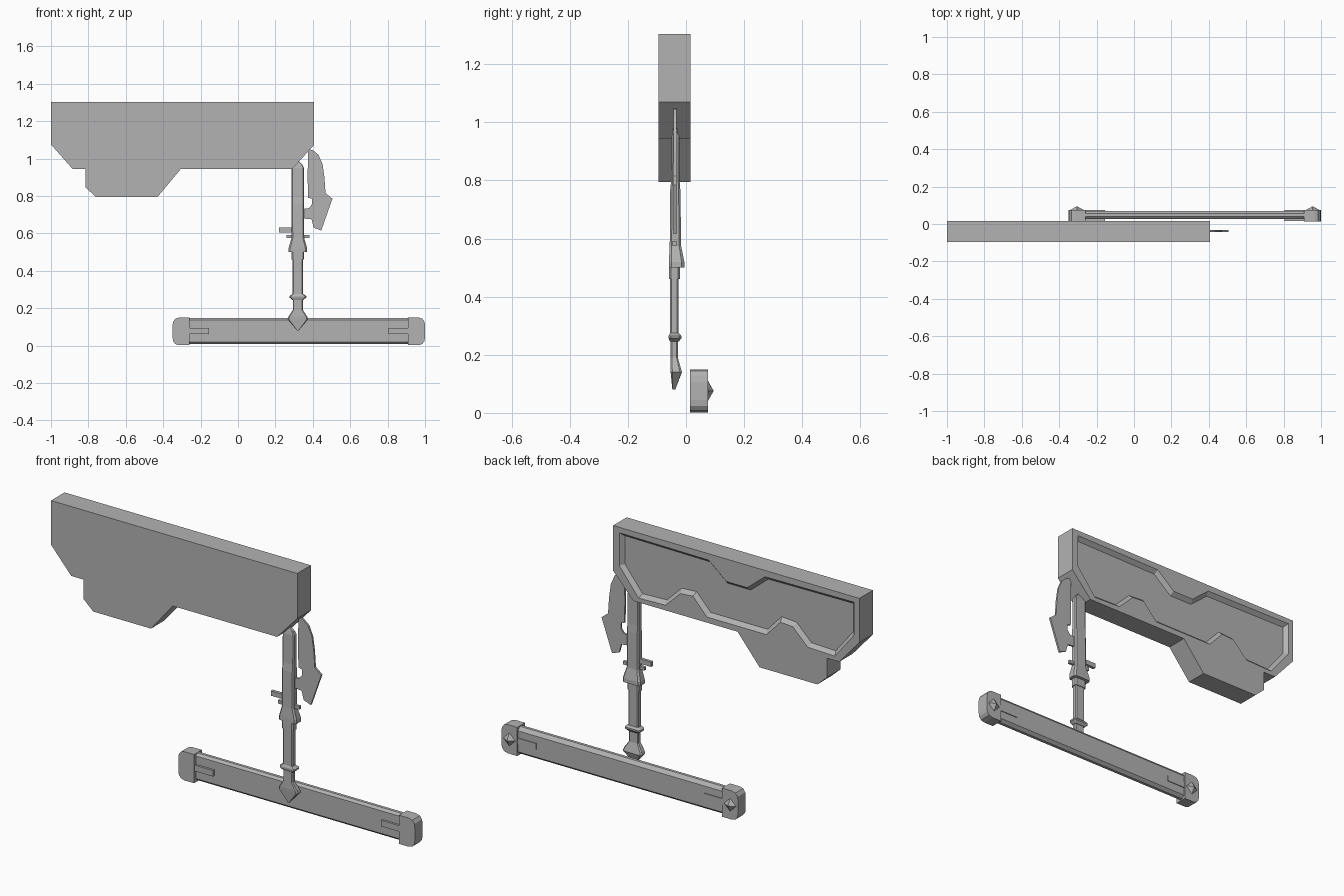
import bpy, bmesh
from mathutils import Vector

cube = bpy.data.objects.get("Cube")
if cube:
    bpy.data.objects.remove(cube, do_unlink=True)

grey = bpy.data.materials.new("plain_grey")
grey.use_nodes = True
COLOUR = (0.45, 0.45, 0.45, 1)
grey.diffuse_color = COLOUR
grey.node_tree.nodes["Principled BSDF"].inputs["Base Color"].default_value = COLOUR


def finish(bm, name):
    bmesh.ops.recalc_face_normals(bm, faces=bm.faces[:])
    mesh = bpy.data.meshes.new(name)
    bm.to_mesh(mesh)
    bm.free()
    mesh.materials.append(grey)
    ob = bpy.data.objects.new(name, mesh)
    bpy.context.collection.objects.link(ob)
    return ob


def loft(name, rings):
    """Skin a row of equal-sized point rings and cap both ends."""
    bm = bmesh.new()
    loops = [[bm.verts.new(p) for p in ring] for ring in rings]
    for a, b in zip(loops, loops[1:]):
        for i in range(len(a)):
            j = (i + 1) % len(a)
            bm.faces.new((a[i], a[j], b[j], b[i]))
    bm.faces.new(loops[0])
    bm.faces.new(loops[-1])
    return finish(bm, name)


def plate(name, outline, y0, y1):
    return loft(name, [[(x, y, z) for x, z in outline] for y in (y0, y1)])


def box(name, x0, x1, y0, y1, z0, z1):
    return plate(name, [(x0, z0), (x1, z0), (x1, z1), (x0, z1)], y0, y1)


# Hanging board, with a framed recess in its back
outline = [(-1, 1.303), (0.405, 1.303), (0.405, 1.07), (0.29, 0.945),
           (-0.305, 0.945), (-0.43, 0.795), (-0.76, 0.795), (-0.815, 0.845),
           (-0.815, 0.945), (-0.885, 0.945), (-1, 1.075)]
half = [(0.06, 1.187), (0.16, 1.27), (0.67, 1.275), (0.67, 1.105), (0.56, 0.967),
        (0.405, 0.972), (0.32, 1.055), (0.25, 1.06), (0.17, 0.974)]
recess = [(-0.3 + x, z) for x, z in half] + [(-0.3 - x, z) for x, z in reversed(half)]
FRONT, BACK = -0.095, 0.015
bm = bmesh.new()
front = [bm.verts.new((x, FRONT, z)) for x, z in outline]
back = [bm.verts.new((x, BACK, z)) for x, z in outline]
hole = [bm.verts.new((x, BACK, z)) for x, z in recess]
bm.faces.new(front)
for i in range(len(front)):
    j = (i + 1) % len(front)
    bm.faces.new((front[i], front[j], back[j], back[i]))
rim = []
for ring in (back, hole):
    for i in range(len(ring)):
        pair = (ring[i], ring[(i + 1) % len(ring)])
        rim.append(bm.edges.get(pair) or bm.edges.new(pair))
bmesh.ops.triangle_fill(bm, edges=rim, use_beauty=True, normal=(0, 1, 0))
panel = bm.faces.new(hole)
bm.normal_update()
bmesh.ops.inset_region(bm, faces=[panel], thickness=0.018, use_even_offset=True, use_boundary=True)
bmesh.ops.translate(bm, verts=panel.verts[:], vec=(0, -0.02, 0))
finish(bm, "hanging_board")

# Base bar with chamfered long edges
section = [(0.028, 0.02), (0.028, 0.137), (0.04, 0.148), (0.055, 0.148),
           (0.07, 0.13), (0.07, 0.022), (0.055, 0.008), (0.04, 0.008)]
loft("base_bar", [[(x, y, z) for y, z in section] for x in (-0.29, 0.94)])

# End caps with tabs and pyramid studs
cap_half = [(0.585, 0.075), (0.59, 0), (0.64, 0), (0.66, -0.003),
            (0.672, -0.018), (0.675, -0.04)]
for side, s in (("left", 1), ("right", -1)):
    def mx(x):
        return 0.325 + s * x
    lower = [(0.585, 0.002), (0.64, 0.002), (0.66, 0.008), (0.672, 0.024), (0.675, 0.045)]
    upper = [(x, 0.152 - z) for x, z in reversed(lower)]
    plate(side + "_cap", [(mx(x), z) for x, z in lower + upper], 0.013, 0.076)
    box(side + "_cap_tab", mx(0.48), mx(0.59), 0.017, 0.074, 0.063, 0.094)
    c = Vector((mx(0.63), 0.076, 0.076))
    stud = []
    for r, y in ((0.034, 0), (0.002, 0.018)):
        stud.append([c + Vector((dx * r, y, dz * r)) for dx, dz in ((1, 0), (0, 1), (-1, 0), (0, -1))])
    loft(side + "_stud", stud)


# Upright post pieces: octagonal rings given as height, half width, front y, back y
def post(name, levels, cx=0.32):
    rings = []
    for z, w, f, b in levels:
        cut = 0.35 * min(w, (b - f) / 2)
        rings.append([(cx - w + cut, f, z), (cx + w - cut, f, z), (cx + w, f + cut, z),
                      (cx + w, b - cut, z), (cx + w - cut, b, z), (cx - w + cut, b, z),
                      (cx - w, b - cut, z), (cx - w, f + cut, z)])
    return loft(name, rings)


post("post_tip", [(0.08, 0.004, -0.047, -0.037), (0.14, 0.055, -0.053, -0.014),
                  (0.155, 0.05, -0.054, -0.018), (0.19, 0.027, -0.053, -0.028),
                  (0.25, 0.027, -0.053, -0.028)])
post("post_ring", [(0.245, 0.03, -0.055, -0.025), (0.257, 0.045, -0.06, -0.016),
                   (0.265, 0.045, -0.06, -0.016), (0.275, 0.03, -0.055, -0.025)])
post("post_shaft", [(0.25, 0.028, -0.055, -0.025), (0.47, 0.028, -0.055, -0.025)])
post("post_collar", [(0.46, 0.033, -0.058, -0.021), (0.51, 0.033, -0.058, -0.021)])
post("post_grip", [(0.5, 0.05, -0.059, -0.006), (0.52, 0.05, -0.059, -0.006),
                   (0.575, 0.034, -0.056, -0.017), (0.76, 0.034, -0.055, -0.019),
                   (0.8, 0.033, -0.051, -0.022), (0.95, 0.033, -0.05, -0.022),
                   (0.97, 0.023, -0.046, -0.028), (0.985, 0.005, -0.042, -0.034)])

# Small cross pieces on the post
box("cross_pin", 0.26, 0.382, -0.046, -0.032, 0.575, 0.592)
box("side_lever", 0.22, 0.31, -0.047, -0.031, 0.605, 0.63)

# Hooked blade beside the post
blade = [(0.375, 1.05), (0.4, 1.045), (0.43, 1.02), (0.452, 0.97), (0.462, 0.9),
         (0.468, 0.815), (0.505, 0.785), (0.445, 0.615), (0.405, 0.63), (0.393, 0.675),
         (0.345, 0.68), (0.345, 0.73), (0.38, 0.735), (0.395, 0.755), (0.395, 0.785),
         (0.375, 0.79), (0.372, 0.9)]
plate("hooked_blade", blade, -0.043, -0.033)
